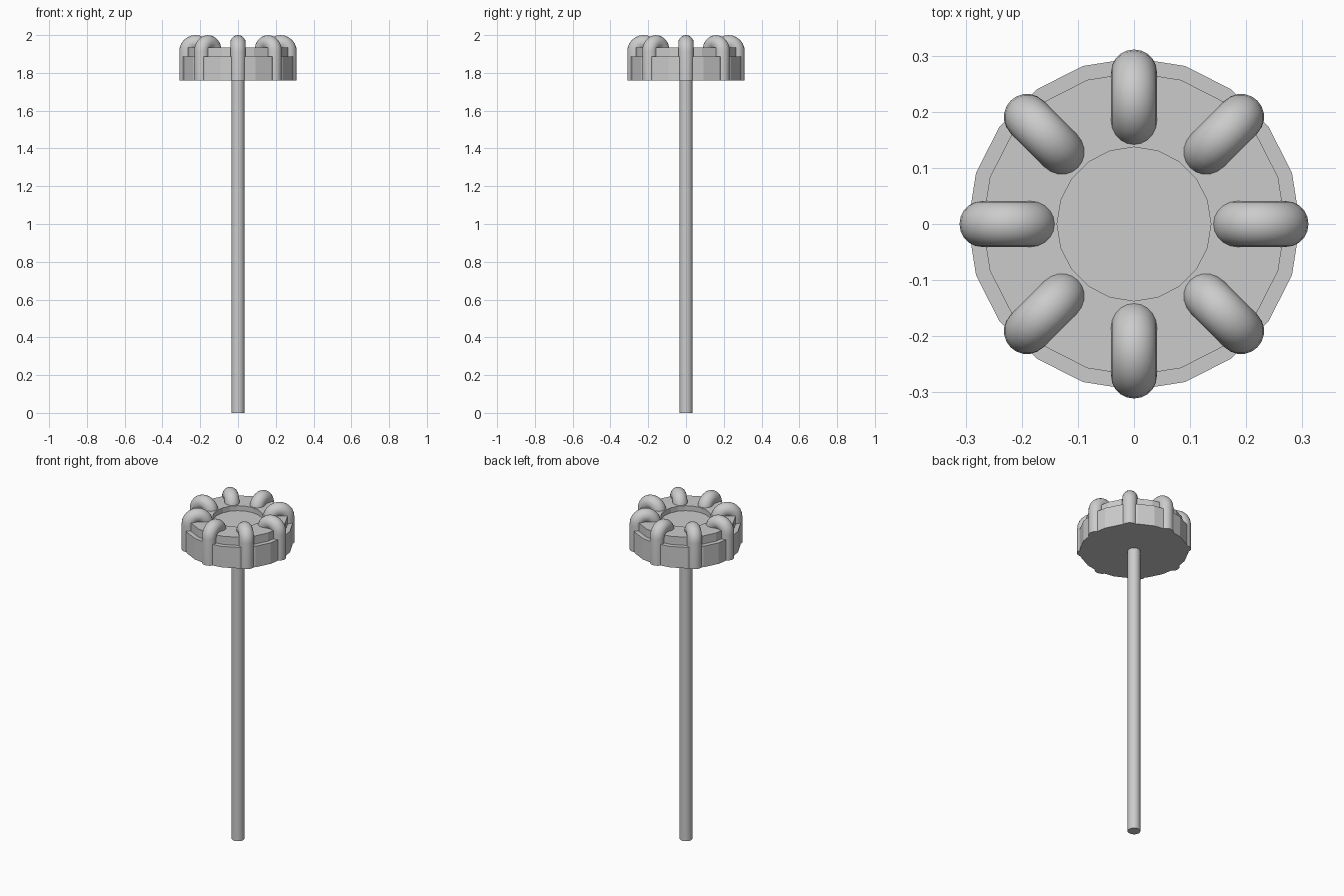
import bpy
from math import sin, cos, pi

if "Cube" in bpy.data.objects:
    bpy.data.objects.remove(bpy.data.objects["Cube"])


def lathe(name, profile, sides, smooth=False):
    """Revolve an (r, z) profile about z; r = 0 ends close to a pole point."""
    verts, faces, rows = [], [], []
    for r, z in profile:
        n = 1 if r == 0 else sides
        rows.append([len(verts) + i for i in range(n)])
        verts += [(r * cos(2 * pi * i / sides), r * sin(2 * pi * i / sides), z) for i in range(n)]
    for a, b in zip(rows, rows[1:]):
        if len(a) == 1:
            faces.append(b[::-1])
        elif len(b) == 1:
            faces.append(a)
        else:
            for i in range(sides):
                j = (i + 1) % sides
                faces.append((a[i], a[j], b[j], b[i]))
    return make(name, verts, faces, smooth)


def make(name, verts, faces, smooth):
    mesh = bpy.data.meshes.new(name)
    mesh.from_pydata(verts, [], faces)
    mesh.validate()
    obj = bpy.data.objects.new(name, mesh)
    bpy.context.collection.objects.link(obj)
    if smooth:
        bpy.ops.object.select_all(action='DESELECT')
        obj.select_set(True)
        bpy.context.view_layer.objects.active = obj
        bpy.ops.object.shade_smooth_by_angle()
    return obj


# long round stem
lathe("stem", [(0, 0), (0.035, 0), (0.035, 1.78), (0, 1.78)], 20, True)

# faceted stepped head with a shallow round recess in the top
lathe("head", [(0, 1.76), (0.296, 1.76), (0.296, 1.886), (0.27, 1.886),
               (0.27, 1.935), (0.137, 1.935), (0.137, 1.905), (0, 1.905)], 20)

# eight bent tubes hooked over the rim
TUBE, BEND, MID, SPRING = 0.041, 0.045, 0.225, 1.914
path = [(MID + BEND, 1.76, 0)]
path += [(MID + BEND * cos(pi * k / 12), SPRING + BEND * sin(pi * k / 12), pi * k / 12) for k in range(13)]
path += [(MID - BEND, 1.90, pi)]
SEG = 20


def hook(index):
    turn = index * pi / 4
    verts, faces = [], []
    for r, z, a in path:
        for s in range(SEG):
            t = 2 * pi * s / SEG
            radial = r + TUBE * cos(t) * cos(a)
            side = TUBE * sin(t)
            verts.append((radial * cos(turn) - side * sin(turn),
                          radial * sin(turn) + side * cos(turn),
                          z + TUBE * cos(t) * sin(a)))
    for k in range(len(path) - 1):
        for s in range(SEG):
            n = (s + 1) % SEG
            faces.append((k * SEG + s, k * SEG + n, (k + 1) * SEG + n, (k + 1) * SEG + s))
    faces.append(list(range(SEG))[::-1])
    faces.append([(len(path) - 1) * SEG + s for s in range(SEG)])
    return make(f"rim_hook_{index + 1}", verts, faces, True)


for i in range(8):
    hook(i)
